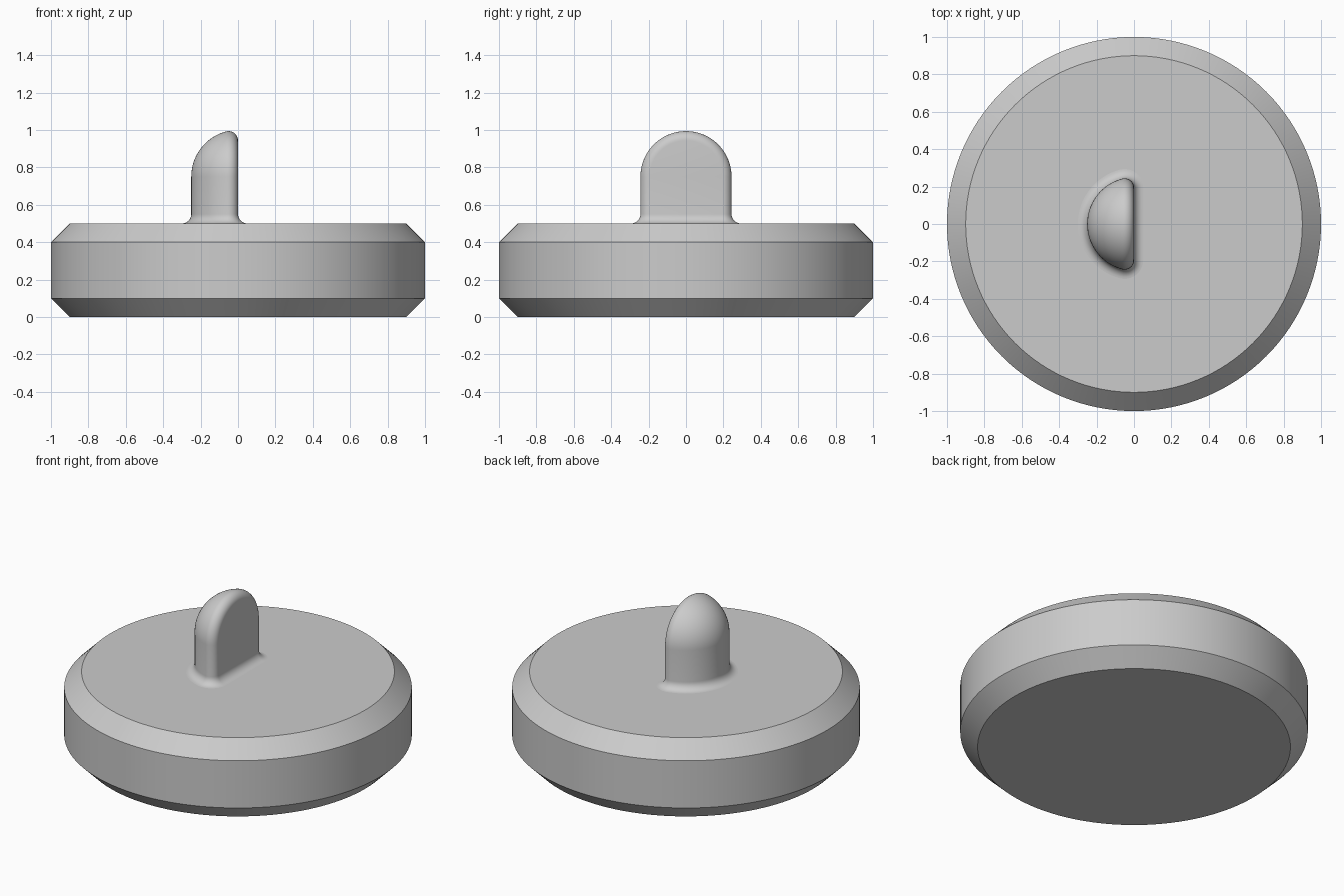
import bpy, bmesh
from math import sin, cos, pi, radians, asin, sqrt

if "Cube" in bpy.data.objects:
    bpy.data.objects.remove(bpy.data.objects["Cube"])


def finish(name, bm):
    bmesh.ops.remove_doubles(bm, verts=bm.verts, dist=1e-5)
    bmesh.ops.recalc_face_normals(bm, faces=bm.faces)
    me = bpy.data.meshes.new(name)
    bm.to_mesh(me)
    bm.free()
    ob = bpy.data.objects.new(name, me)
    bpy.context.collection.objects.link(ob)
    bpy.ops.object.select_all(action='DESELECT')
    ob.select_set(True)
    bpy.context.view_layer.objects.active = ob
    bpy.ops.object.shade_smooth_by_angle(angle=radians(30))
    return ob


def skin(bm, rows):
    grid = [[bm.verts.new(p) for p in row] for row in rows]
    for a, b in zip(grid, grid[1:]):
        for i in range(len(a) - 1):
            bm.faces.new((a[i], a[i + 1], b[i + 1], b[i]))
    return grid


# Chamfered disc: revolved profile with flat caps
profile = [(0.9, 0), (1, 0.1), (1, 0.4), (0.9, 0.5)]
SEG = 128
bm = bmesh.new()
rows = [[(r * cos(2 * pi * k / SEG), r * sin(2 * pi * k / SEG), z)
         for k in range(SEG + 1)] for r, z in profile]
skin(bm, rows)
bmesh.ops.remove_doubles(bm, verts=bm.verts, dist=1e-5)
bmesh.ops.holes_fill(bm, edges=[e for e in bm.edges if e.is_boundary], sides=0)
finish("disc", bm)

# Half-dome knob: rounded half profile as (r, x, normal r, normal x)
R, F, ZC, ZB = 0.25, 0.05, 0.75, 0.5
rc = sqrt((R - F) ** 2 - F ** 2)
a0 = asin(F / (R - F))            # where the big arc meets the edge rounding
half = []
for k in range(21):
    a = -pi / 2 + (pi / 2 - a0) * k / 20
    half.append((R * cos(a), R * sin(a), cos(a), sin(a)))
for k in range(1, 11):
    a = -a0 + (pi / 2 + a0) * k / 10
    half.append((rc + F * cos(a), -F + F * sin(a), cos(a), sin(a)))
half.append((0, 0, 0, 1))


def station(side, z, flare):
    return [(x + nx * flare, side * (r + nr * flare), z) for r, x, nr, nx in half]


# Straight sides with a concave fillet at the foot, joined by the revolved top
foot = [(ZB + F - F * sin(a), F * (1 - cos(a)))
        for a in (pi / 2 * (8 - k) / 8 for k in range(9))]
rows = [station(1, z, o) for z, o in foot]
N = 48
for k in range(N + 1):
    t = pi * k / N
    rows.append([(x, r * cos(t), ZC + r * sin(t)) for r, x, _, _ in half])
rows += [station(-1, z, o) for z, o in reversed(foot)]
bm = bmesh.new()
skin(bm, rows)
finish("knob", bm)
